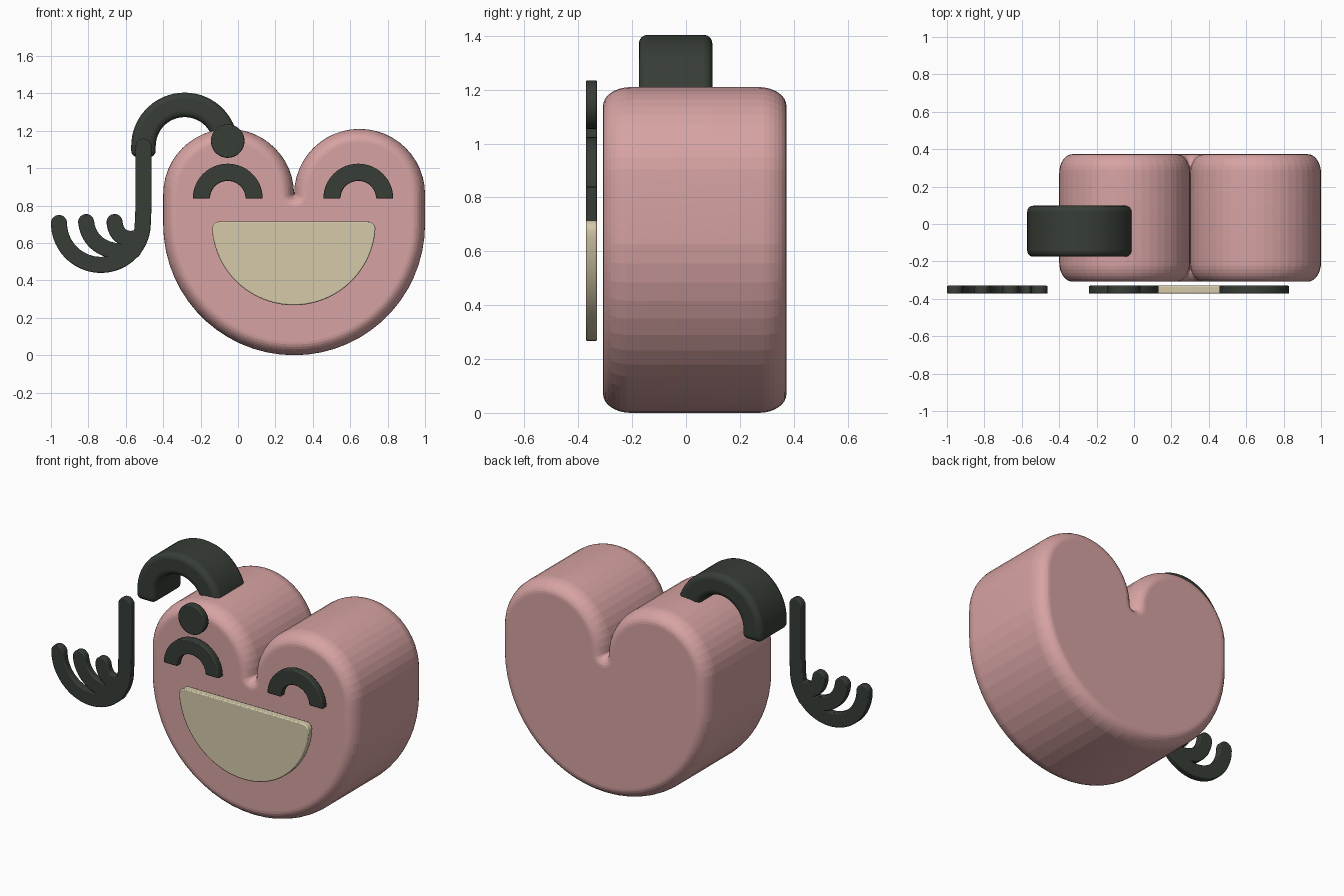
import bpy, bmesh, math
from mathutils import Vector

if "Cube" in bpy.data.objects:
    bpy.data.objects.remove(bpy.data.objects["Cube"])


def material(name, rgb):
    m = bpy.data.materials.new(name)
    m.diffuse_color = (*rgb, 1)
    m.use_nodes = True
    m.node_tree.nodes["Principled BSDF"].inputs["Base Color"].default_value = m.diffuse_color
    return m


pink = material("soft_pink", (0.68, 0.365, 0.365))
cream = material("cream", (0.66, 0.585, 0.40))
dark = material("dark_green_grey", (0.038, 0.047, 0.037))


def arc(cx, cz, r, a0, a1, n):
    """Points (x, z) on an arc, angles in degrees."""
    pts = []
    for i in range(n + 1):
        a = math.radians(a0 + (a1 - a0) * i / n)
        pts.append((cx + r * math.cos(a), cz + r * math.sin(a)))
    return pts


def loft(name, rings, mat):
    """Capped solid from matching (x, z) outlines, each placed at its own y."""
    bm = bmesh.new()
    loops = [[bm.verts.new((x, y, z)) for x, z in pts] for y, pts in rings]
    n = len(loops[0])
    bm.faces.new(loops[0])
    bm.faces.new(loops[-1][::-1])
    for a, b in zip(loops, loops[1:]):
        for i in range(n):
            j = (i + 1) % n
            bm.faces.new((a[i], b[i], b[j], a[j]))
    bmesh.ops.remove_doubles(bm, verts=bm.verts, dist=0.0002)
    bmesh.ops.recalc_face_normals(bm, faces=bm.faces)
    me = bpy.data.meshes.new(name)
    bm.to_mesh(me)
    bm.free()
    me.materials.append(mat)
    ob = bpy.data.objects.new(name, me)
    bpy.context.collection.objects.link(ob)
    return ob


def smooth(ob, angle):
    bpy.ops.object.select_all(action='DESELECT')
    ob.select_set(True)
    bpy.context.view_layer.objects.active = ob
    bpy.ops.object.shade_smooth_by_angle(angle=math.radians(angle))


def plate(name, pts, mat, y0=-0.372, y1=-0.33, bevel=0.006, segs=2):
    """Extruded outline with softened rims."""
    ob = loft(name, [(y0, pts), (y1, pts)], mat)
    b = ob.modifiers.new("soft_rim", 'BEVEL')
    b.width, b.segments = bevel, segs
    b.limit_method, b.angle_limit = 'ANGLE', math.radians(50)
    smooth(ob, 35)
    return ob


def stroke(path, r):
    """Round-ended outline of constant width around a path."""
    p = [Vector(q) for q in path]
    left, right = [], []
    for i, q in enumerate(p):
        t = (p[min(i + 1, len(p) - 1)] - p[max(i - 1, 0)]).normalized()
        nrm = Vector((-t.y, t.x)) * r
        left.append(tuple(q + nrm))
        right.append(tuple(q - nrm))

    def cap(q, edge):
        a = math.degrees(math.atan2(edge[1] - q.y, edge[0] - q.x))
        return arc(q.x, q.y, r, a, a - 180, 10)[1:-1]
    return left + cap(p[-1], left[-1]) + right[::-1] + cap(p[0], right[0])


def bezier(a, b, c, d, n=14):
    a, b, c, d = map(Vector, (a, b, c, d))
    out = []
    for i in range(n + 1):
        t = i / n
        s = 1 - t
        out.append(tuple(a * s**3 + b * 3 * s * s * t + c * 3 * s * t * t + d * t**3))
    return out


# Heart body: outline swells outward while the cleft closes up
def heart(d):
    pts = arc(0.65, 0.86, 0.28 + d, 0, 180, 24)
    pts += arc(0.30, 0.86, max(0.07 - d, 0.0015), 0, -180, 8)[1:-1]
    pts += arc(-0.05, 0.86, 0.28 + d, 0, 180, 24)
    pts += arc(0.30, 0.70, 0.63 + d, 180, 360, 30)
    return pts


SEG = 8
rings = []
for i in range(SEG + 1):
    a = math.pi / 2 * i / SEG
    rings.append((-0.205 - 0.103 * math.cos(a), heart(0.07 * math.sin(a))))
rings += [(0.065 - y, pts) for y, pts in reversed(rings)]
body = loft("heart_body", rings, pink)
smooth(body, 5)

# Laughing eyes
for side, cx in (("left", -0.055), ("right", 0.643)):
    plate(side + "_eye",
          arc(cx, 0.837, 0.187, 0, 180, 28) + arc(cx, 0.837, 0.095, 180, 0, 24), dark)

# Open mouth with rounded upper corners
mouth = arc(0.298, 0.705, 0.438, 182, 358, 40)
mouth += arc(0.693, 0.673, 0.042, 10, 90, 6) + arc(-0.097, 0.673, 0.042, 90, 170, 6)
mouth = [p for p in mouth if not (p[1] > 0.66 and abs(p[0] - 0.298) > 0.4365)]
plate("mouth", mouth, cream)

# Round dot above the left eye
plate("dot", arc(-0.055, 1.145, 0.09, 0, 350, 35), dark)

# Hand: long curled arm plus two shorter fingers
plate("arm", stroke(arc(-0.733, 0.707, 0.224, 180, 360, 36)
                    + [(-0.505, 0.80), (-0.505, 1.115)], 0.043), dark)
plate("middle_finger", stroke(bezier((-0.812, 0.712), (-0.80, 0.60),
                                     (-0.70, 0.535), (-0.56, 0.56)), 0.043), dark)
plate("short_finger", stroke(bezier((-0.66, 0.712), (-0.655, 0.64),
                                    (-0.60, 0.60), (-0.52, 0.635)), 0.043), dark)

# Wide arched handle sunk into the left lobe
handle = arc(-0.285, 1.118, 0.286, 0, 180, 30) + [(-0.571, 1.06), (-0.44, 1.06)]
handle += arc(-0.285, 1.118, 0.155, 180, 0, 24) + [(-0.13, 1.06), (0.001, 1.06)]
plate("handle", handle, dark, -0.175, 0.098, 0.032, 4)
